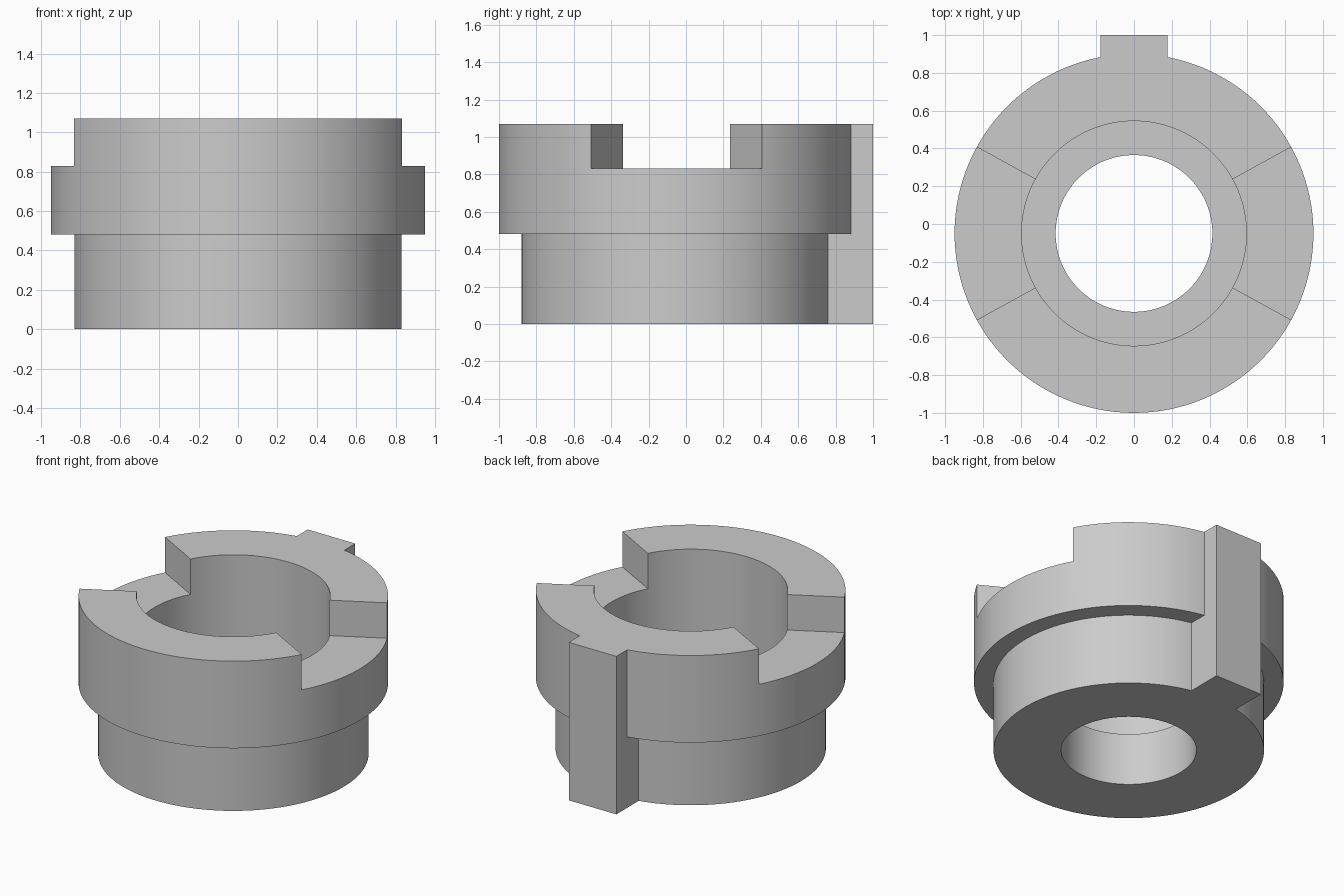
import bpy
import bmesh
from math import sin, cos, radians, pi
from mathutils import Vector, Matrix

cube = bpy.data.objects.get("Cube")
if cube:
    bpy.data.objects.remove(cube, do_unlink=True)

CENTRE_Y = -0.05
HEIGHT, STEP_Z, SLOT_Z, LEDGE_Z = 1.07, 0.48, 0.83, 0.355
R_FLANGE, R_BASE, R_BORE, R_COUNTERBORE = 0.95, 0.83, 0.415, 0.595
SLOT_HALF_ANGLE = radians(28.8)
SEGMENTS = 128

grey = bpy.data.materials.new("plain grey")
grey.use_nodes = True
colour = (0.6, 0.6, 0.6, 1)
grey.diffuse_color = colour
grey.node_tree.nodes["Principled BSDF"].inputs["Base Color"].default_value = colour


def make_object(name, bm):
    bmesh.ops.recalc_face_normals(bm, faces=bm.faces)
    mesh = bpy.data.meshes.new(name)
    bm.to_mesh(mesh)
    bm.free()
    mesh.materials.append(grey)
    obj = bpy.data.objects.new(name, mesh)
    bpy.context.collection.objects.link(obj)
    obj.location.y = CENTRE_Y
    return obj


def lathe(name, profile):
    bm = bmesh.new()
    rings = []
    for i in range(SEGMENTS):
        a = 2 * pi * i / SEGMENTS
        rings.append([bm.verts.new((r * cos(a), r * sin(a), z)) for r, z in profile])
    for i in range(SEGMENTS):
        here, after = rings[i], rings[(i + 1) % SEGMENTS]
        for j in range(len(profile)):
            k = (j + 1) % len(profile)
            bm.faces.new((here[j], after[j], after[k], here[k]))
    return make_object(name, bm)


def prism(name, outline, z0, z1):
    bm = bmesh.new()
    face = bm.faces.new([bm.verts.new((x, y, z0)) for x, y in outline])
    top = bmesh.ops.extrude_face_region(bm, geom=[face])["geom"]
    bmesh.ops.translate(bm, vec=(0, 0, z1 - z0),
                        verts=[v for v in top if isinstance(v, bmesh.types.BMVert)])
    return make_object(name, bm)


def combine(target, tool, operation):
    mod = target.modifiers.new(operation.lower(), "BOOLEAN")
    mod.operation, mod.solver, mod.object = operation, "EXACT", tool
    bpy.context.view_layer.update()
    bpy.ops.object.select_all(action="DESELECT")
    bpy.context.view_layer.objects.active = target
    target.select_set(True)
    bpy.ops.object.modifier_apply(modifier=mod.name)
    bpy.data.objects.remove(tool, do_unlink=True)


# Stepped collar with a bore and a wider counterbore
collar = lathe("slotted_collar", [
    (R_BORE, 0), (R_BASE, 0), (R_BASE, STEP_Z), (R_FLANGE, STEP_Z),
    (R_FLANGE, HEIGHT), (R_COUNTERBORE, HEIGHT),
    (R_COUNTERBORE, LEDGE_Z), (R_BORE, LEDGE_Z)])

# Radial slots through the rim on the left and right
for side in (-1, 1):
    def at(radius, sign):
        return (side * radius * cos(SLOT_HALF_ANGLE), sign * radius * sin(SLOT_HALF_ANGLE))
    cutter = prism("slot_cutter", [at(0.3, -1), at(1.4, -1), at(1.4, 1), at(0.3, 1)],
                   SLOT_Z, HEIGHT + 0.2)
    cutter.hide_render = True
    combine(collar, cutter, "DIFFERENCE")

# Full-height key on the back
W, Y0, Y1 = 0.178, 0.7, 1 - CENTRE_Y
key = prism("back_key", [(-W, Y0), (W, Y0), (W, Y1), (-W, Y1)], 0, HEIGHT)
combine(collar, key, "UNION")

bpy.ops.object.shade_smooth_by_angle(angle=radians(25))
